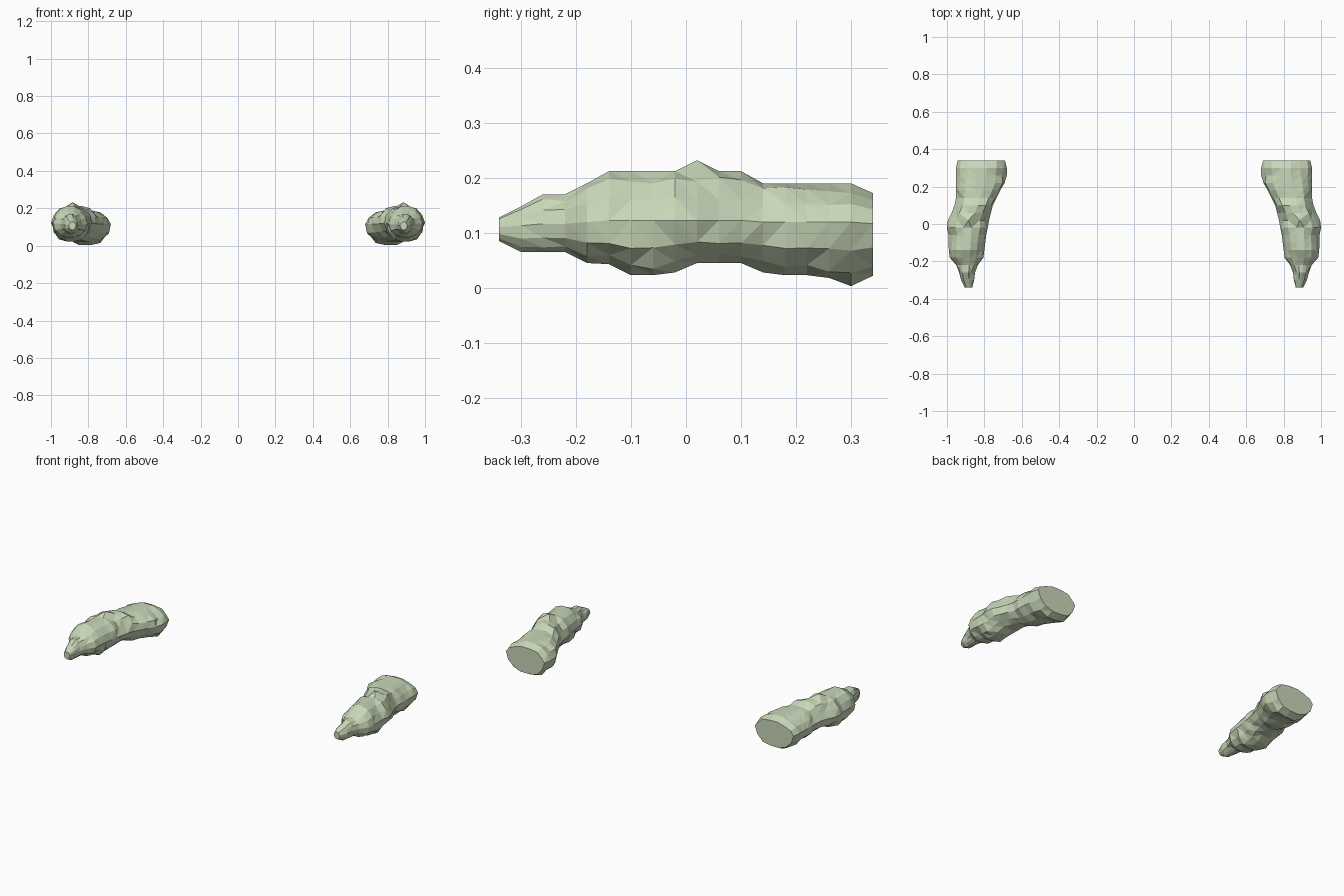
import bpy, bmesh, random

# Stations along the rock: y, inner x, outer x, bottom z, top z
STATIONS = [
    (-0.34, 0.865, 0.905, 0.085, 0.128),
    (-0.30, 0.855, 0.925, 0.065, 0.148),
    (-0.26, 0.850, 0.935, 0.065, 0.170),
    (-0.22, 0.835, 0.950, 0.065, 0.170),
    (-0.18, 0.805, 0.985, 0.045, 0.190),
    (-0.14, 0.800, 0.990, 0.043, 0.212),
    (-0.10, 0.795, 0.992, 0.023, 0.212),
    (-0.06, 0.790, 0.992, 0.023, 0.212),
    (-0.02, 0.782, 1.000, 0.028, 0.212),
    (0.02, 0.775, 0.995, 0.045, 0.212),
    (0.06, 0.765, 0.975, 0.045, 0.212),
    (0.10, 0.755, 0.960, 0.045, 0.212),
    (0.14, 0.735, 0.952, 0.028, 0.190),
    (0.18, 0.715, 0.952, 0.023, 0.190),
    (0.22, 0.692, 0.952, 0.023, 0.190),
    (0.26, 0.680, 0.952, 0.018, 0.190),
    (0.30, 0.680, 0.952, 0.003, 0.190),
    (0.34, 0.690, 0.943, 0.022, 0.172),
]
# Unit cross-section, counter-clockwise; the last value is roughness
SECTION = [(1, 0.15, 0), (0.86, 0.55, 1), (0.58, 0.86, 1), (0.18, 1, 0),
           (-0.2, 1, 0), (-0.6, 0.84, 1), (-0.88, 0.5, 1), (-1, 0.1, 0),
           (-0.88, -0.45, 1), (-0.56, -0.85, 1), (-0.2, -1, 0),
           (0.25, -1, 0), (0.62, -0.82, 1), (0.9, -0.4, 1)]

stone = bpy.data.materials.new("pale_green_stone")
stone.diffuse_color = (0.58, 0.68, 0.48, 1)


def build_rock(name, side):
    rng = random.Random(7)
    bm = bmesh.new()
    rings = []
    for y, x0, x1, z0, z1 in STATIONS:
        cx, hw = (x0 + x1) / 2, (x1 - x0) / 2
        cz = 0.107
        ring = []
        for u, v, rough in SECTION:
            k = 1 + rough * rng.uniform(-0.11, 0.07)
            h = (z1 - cz) if v > 0 else (cz - z0)
            ring.append(bm.verts.new((side * (cx + u * hw * k), y, cz + v * h * k)))
        rings.append(ring)
    n = len(SECTION)
    # Faceted skin
    for a, b in zip(rings, rings[1:]):
        for i in range(n):
            j = (i + 1) % n
            bm.faces.new((a[i], a[j], b[j], b[i]))
    # Blunt tip and flat cut end
    bm.faces.new(rings[0])
    bm.faces.new(rings[-1])
    # Small pointed peak on the ridge
    k = [s[0] for s in STATIONS].index(0.02)
    mid = rings[k][3:5]
    bmesh.ops.pointmerge(bm, verts=mid, merge_co=(side * 0.885, 0.02, 0.232))
    quads = [f for f in bm.faces if len(f.verts) == 4]
    bmesh.ops.triangulate(bm, faces=quads)
    bmesh.ops.recalc_face_normals(bm, faces=bm.faces[:])
    mesh = bpy.data.meshes.new(name)
    bm.to_mesh(mesh)
    bm.free()
    mesh.materials.append(stone)
    obj = bpy.data.objects.new(name, mesh)
    bpy.context.collection.objects.link(obj)


build_rock("right_rock", 1)
build_rock("left_rock", -1)
